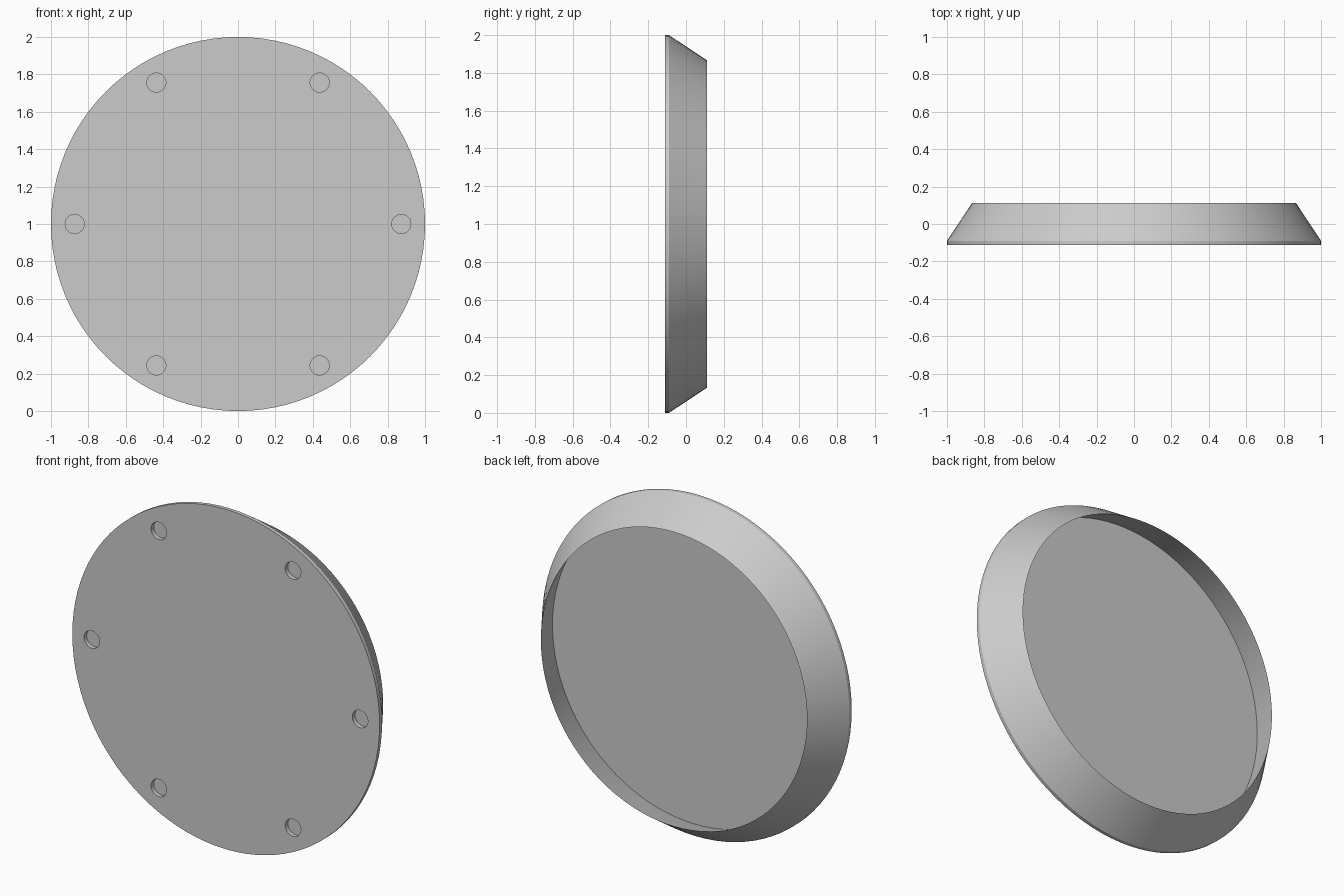
import bpy
import bmesh
import math
from mathutils import Matrix, Vector

cube = bpy.data.objects.get("Cube")
if cube:
    bpy.data.objects.remove(cube, do_unlink=True)

SEGMENTS = 96
CENTRE_Z = 1.0
FRONT_Y, BACK_Y = -0.112, 0.112

grey = bpy.data.materials.new("plain grey")
grey.use_nodes = True
colour = (0.6, 0.6, 0.6, 1.0)
grey.diffuse_color = colour
grey.node_tree.nodes["Principled BSDF"].inputs["Base Color"].default_value = colour


def make_object(name, bm):
    bmesh.ops.recalc_face_normals(bm, faces=bm.faces[:])
    mesh = bpy.data.meshes.new(name)
    bm.to_mesh(mesh)
    bm.free()
    mesh.materials.append(grey)
    obj = bpy.data.objects.new(name, mesh)
    bpy.context.collection.objects.link(obj)
    return obj


def lathe(name, profile):
    """Turn (radius, y) points about the y axis, with flat caps at both ends."""
    bm = bmesh.new()
    rings = []
    for r, y in profile:
        angles = [2 * math.pi * i / SEGMENTS for i in range(SEGMENTS)]
        rings.append([bm.verts.new((r * math.cos(a), y, CENTRE_Z + r * math.sin(a)))
                      for a in angles])
    for a, b in zip(rings, rings[1:]):
        for i in range(SEGMENTS):
            j = (i + 1) % SEGMENTS
            bm.faces.new((a[i], a[j], b[j], b[i]))
    bm.faces.new(rings[0])
    bm.faces.new(rings[-1])
    return make_object(name, bm)


# Cover: flat front, short straight edge, tapered wall, hollow back
cover = lathe("round_cover", [
    (1.0, FRONT_Y),
    (1.0, -0.09),
    (0.866, BACK_Y),   # sharp back rim
    (0.925, -0.08),    # floor of the hollow
])

# Six shallow round holes in the front face
bm = bmesh.new()
HOLE_DEPTH = 0.025
for i in range(6):
    a = i * math.pi / 3
    place = Vector((0.873 * math.cos(a), FRONT_Y, CENTRE_Z + 0.873 * math.sin(a)))
    bmesh.ops.create_cone(
        bm, cap_ends=True, segments=32, radius1=0.051, radius2=0.051,
        depth=2 * HOLE_DEPTH,
        matrix=Matrix.Translation(place) @ Matrix.Rotation(math.pi / 2, 4, 'X'))
cutter = make_object("hole_cutter", bm)
cutter.hide_render = True

cut = cover.modifiers.new("holes", 'BOOLEAN')
cut.operation = 'DIFFERENCE'
cut.solver = 'EXACT'
cut.object = cutter

bpy.ops.object.select_all(action='DESELECT')
cover.select_set(True)
bpy.context.view_layer.objects.active = cover
bpy.ops.object.modifier_apply(modifier=cut.name)
bpy.data.objects.remove(cutter, do_unlink=True)
bpy.ops.object.shade_smooth_by_angle(angle=math.radians(30))
